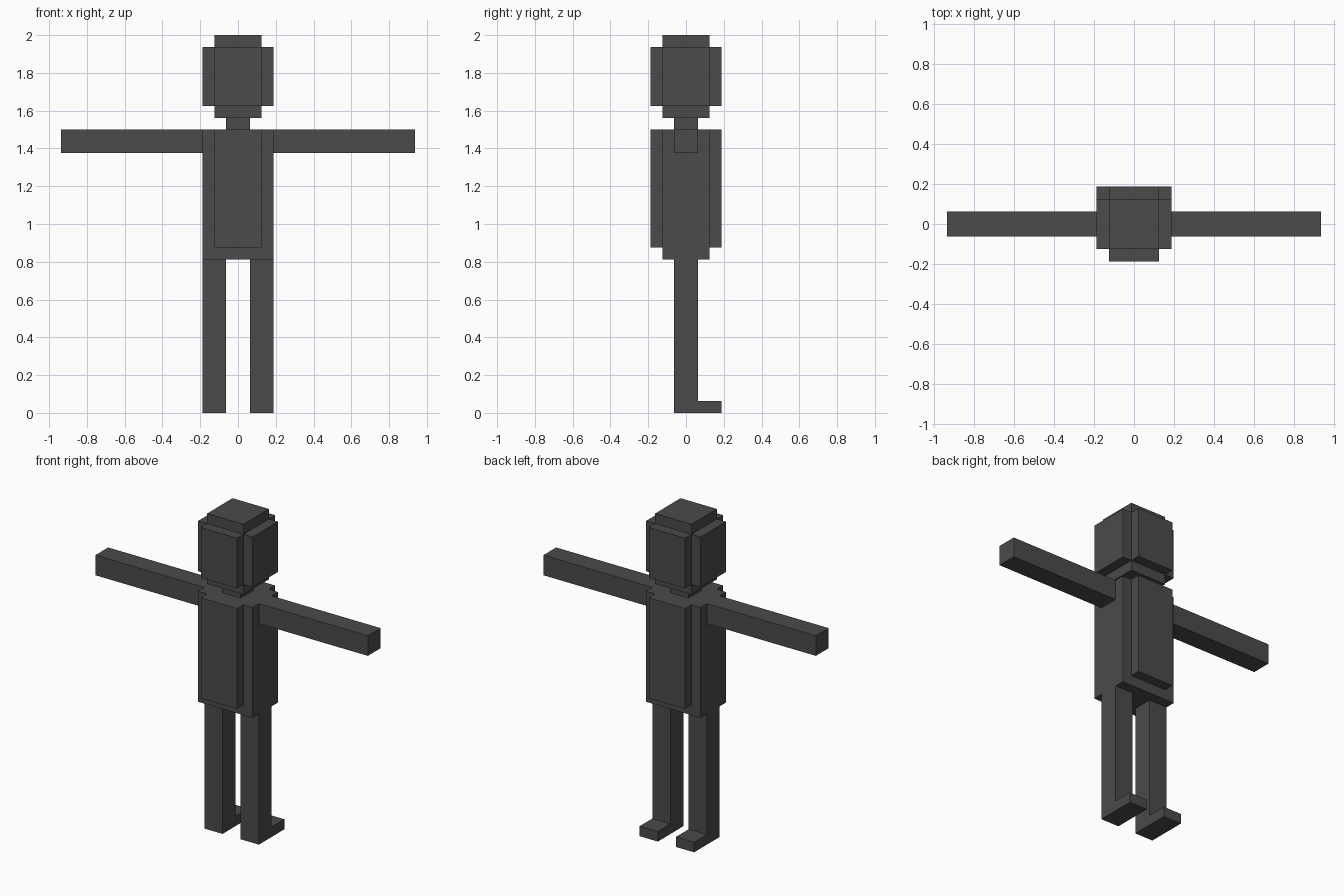
import bpy
import bmesh
from mathutils import Vector

cube = bpy.data.objects.get("Cube")
if cube:
    bpy.data.objects.remove(cube, do_unlink=True)

U = 1 / 16  # block unit

grey = bpy.data.materials.new("dark grey")
grey.use_nodes = True
COLOUR = (0.07, 0.07, 0.07, 1)
grey.diffuse_color = COLOUR
bsdf = grey.node_tree.nodes["Principled BSDF"]
bsdf.inputs["Base Color"].default_value = COLOUR
bsdf.inputs["Roughness"].default_value = 0.9


def box(name, x, y, z):
    """Block given as (min, max) ranges in block units."""
    bm = bmesh.new()
    bmesh.ops.create_cube(bm, size=1)
    lo, hi = (Vector(v) * U for v in zip(x, y, z))
    for v in bm.verts:
        v.co = (lo + hi) / 2 + v.co * (hi - lo)
    mesh = bpy.data.meshes.new(name)
    bm.to_mesh(mesh)
    bm.free()
    mesh.materials.append(grey)
    obj = bpy.data.objects.new(name, mesh)
    bpy.context.collection.objects.link(obj)
    return obj


def pair(name, x, y, z):
    """Left block on +x and its mirrored right twin."""
    box("left_" + name, x, y, z)
    box("right_" + name, (-x[1], -x[0]), y, z)


# Torso with chest and back plates
box("torso", (-3, 3), (-2, 2), (13, 24))
box("chest_plate", (-2, 2), (-3, -2), (14, 24))
box("back_plate", (-2, 2), (2, 3), (14, 24))

# Neck and head, with a raised plate on each side of the head
box("neck", (-1, 1), (-1, 1), (24, 25))
box("head", (-2, 2), (-2, 2), (25, 32))
box("face_plate", (-2, 2), (-3, -2), (26, 31))
box("head_back_plate", (-2, 2), (2, 3), (26, 31))
pair("head_side_plate", (2, 3), (-2, 2), (26, 31))

# Limbs
pair("arm", (3, 15), (-1, 1), (22, 24))
pair("leg", (1, 3), (-1, 1), (0, 13))
pair("foot", (1, 3), (1, 3), (0, 1))
